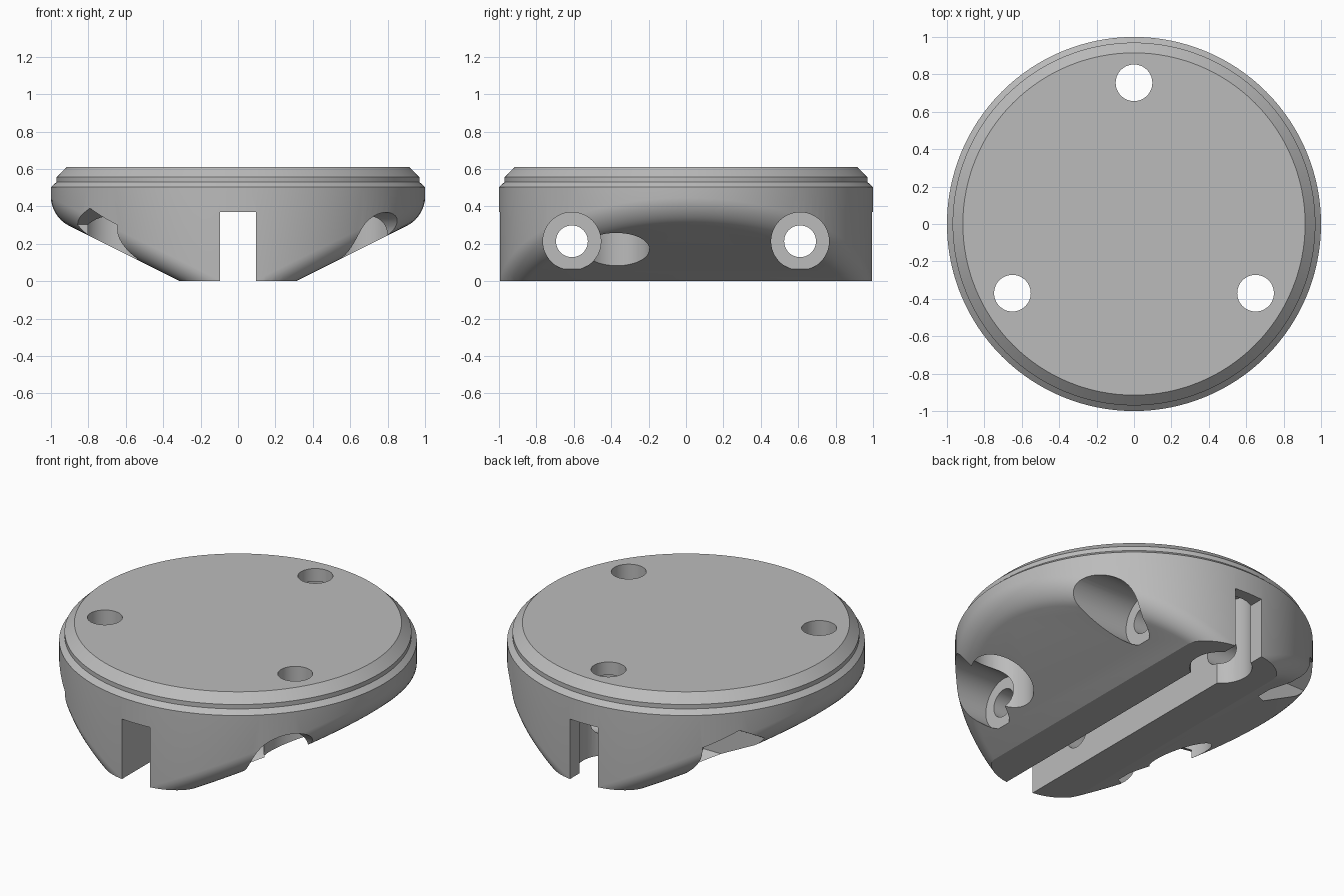
import bpy, bmesh, math
from mathutils import Vector, Matrix

old = bpy.data.objects.get("Cube")
if old:
    bpy.data.objects.remove(old)

metal = bpy.data.materials.new("plain grey")
metal.use_nodes = True
GREY = (0.5, 0.5, 0.5, 1)
metal.diffuse_color = GREY
metal.node_tree.nodes["Principled BSDF"].inputs["Base Color"].default_value = GREY


def to_object(name, bm):
    bmesh.ops.recalc_face_normals(bm, faces=bm.faces)
    mesh = bpy.data.meshes.new(name)
    bm.to_mesh(mesh)
    bm.free()
    mesh.materials.append(metal)
    obj = bpy.data.objects.new(name, mesh)
    bpy.context.collection.objects.link(obj)
    return obj


def slice_off(bm, point, normal, fill=True):
    """Cut away everything on the normal side; return the cut edges."""
    geom = bm.verts[:] + bm.edges[:] + bm.faces[:]
    cut = bmesh.ops.bisect_plane(bm, geom=geom, dist=1e-5, plane_co=point,
                                 plane_no=normal, clear_outer=True)["geom_cut"]
    edges = [e for e in cut if isinstance(e, bmesh.types.BMEdge)]
    if fill:
        bmesh.ops.edgeloop_fill(bm, edges=edges)
    return edges


# Body: turned disc with a stepped, chamfered top rim
bm = bmesh.new()
profile = [(0, 0.61), (0.915, 0.61), (0.97, 0.557), (0.97, 0.53),
           (1, 0.503), (1, -1), (0, -1)]
verts = [bm.verts.new((r, 0, z)) for r, z in profile]
edges = [bm.edges.new(pair) for pair in zip(verts, verts[1:])]
bmesh.ops.spin(bm, geom=verts + edges, cent=(0, 0, 0), axis=(0, 0, 1),
               angle=math.tau, steps=128)
bmesh.ops.remove_doubles(bm, verts=bm.verts, dist=1e-4)

# Sloping underside with a rounded rim, mirrored to the other half
rim = slice_off(bm, (0.31, 0, 0), Vector((1, 0, -2)).normalized())
bmesh.ops.bevel(bm, geom=rim, offset=0.1, segments=8, profile=0.5,
                affect='EDGES', clamp_overlap=False)
slice_off(bm, (0, 0, 0), (-1, 0, 0), fill=False)
twin = bmesh.ops.duplicate(bm, geom=bm.verts[:] + bm.edges[:] + bm.faces[:])["geom"]
for v in twin:
    if isinstance(v, bmesh.types.BMVert):
        v.co.x = -v.co.x
bmesh.ops.remove_doubles(bm, verts=bm.verts, dist=1e-4)

# Flat foot
slice_off(bm, (0, 0, 0), (0, 0, -1))
body = to_object("clamp_body", bm)


def cut(bm):
    cutter = to_object("cutter", bm)
    cutter.hide_render = True
    mod = body.modifiers.new("cut", 'BOOLEAN')
    mod.operation = 'DIFFERENCE'
    mod.solver = 'EXACT'
    mod.object = cutter
    bpy.context.view_layer.objects.active = body
    bpy.ops.object.modifier_apply(modifier=mod.name)
    bpy.data.objects.remove(cutter)


def cut_rod(start, end, radius, sides=48):
    start, end = Vector(start), Vector(end)
    axis = end - start
    turn = Matrix.Rotation(math.pi / 2, 4, 'Y') if abs(axis.x) > 0 else Matrix()
    bm = bmesh.new()
    bmesh.ops.create_cone(bm, cap_ends=True, segments=sides, radius1=radius,
                          radius2=radius, depth=axis.length)
    if sides == 6:
        # Point a hexagon's corner upward
        xs = max(bm.verts, key=lambda v: abs(v.co.x)).co
        if abs(xs.x) < radius * 0.99:
            bmesh.ops.rotate(bm, verts=bm.verts, matrix=Matrix.Rotation(math.pi / 6, 3, 'Z'))
    bmesh.ops.transform(bm, verts=bm.verts,
                        matrix=Matrix.Translation((start + end) / 2) @ turn)
    cut(bm)


# Slot along the foot
bm = bmesh.new()
bmesh.ops.create_cube(bm, size=1, matrix=Matrix.Translation((0, 0, 0.115))
                      @ Matrix.Diagonal((0.19, 3, 0.51, 1)))
cut(bm)

# Vertical screw holes with counterbores from below
for x, y, seat in ((0, 0.755, 0.53), (0.65, -0.37, 0.45), (-0.65, -0.37, 0.45)):
    cut_rod((x, y, -0.5), (x, y, 1), 0.098)
    cut_rod((x, y, -0.5), (x, y, seat), 0.175)

# Cross bolts: through hole, round head recess, hexagonal nut recess
for y in (-0.61, 0.61):
    cut_rod((-1.5, y, 0.213), (1.5, y, 0.213), 0.085)
    cut_rod((0.44, y, 0.213), (1.5, y, 0.213), 0.155)
    cut_rod((-1.5, y, 0.213), (-0.44, y, 0.213), 0.177, 6)

bpy.ops.object.select_all(action='DESELECT')
body.select_set(True)
bpy.context.view_layer.objects.active = body
bpy.ops.object.shade_smooth_by_angle(angle=math.radians(25))
